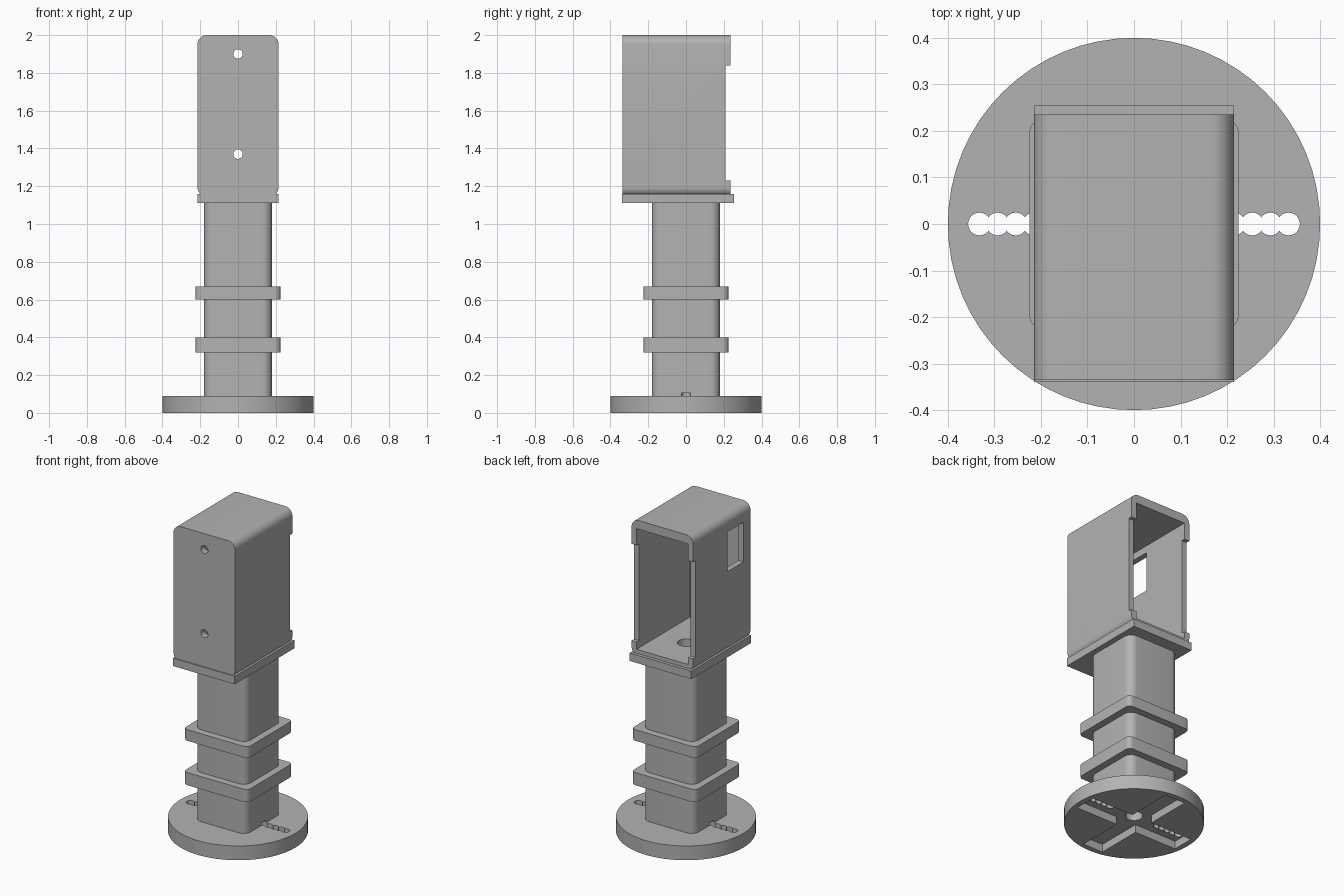
import bpy, bmesh, math
from mathutils import Matrix, Vector

if "Cube" in bpy.data.objects:
    bpy.data.objects.remove(bpy.data.objects["Cube"])

grey = bpy.data.materials.new("plain_grey")
grey.use_nodes = True
colour = (0.45, 0.45, 0.45, 1)
grey.diffuse_color = colour
grey.node_tree.nodes["Principled BSDF"].inputs["Base Color"].default_value = colour


def finish(name, bm):
    bmesh.ops.recalc_face_normals(bm, faces=bm.faces)
    mesh = bpy.data.meshes.new(name)
    bm.to_mesh(mesh)
    bm.free()
    mesh.materials.append(grey)
    ob = bpy.data.objects.new(name, mesh)
    bpy.context.collection.objects.link(ob)
    return ob


def block(name, x, y, z, radius=0, axis=2):
    """Box from ranges, with the edges along one axis rounded."""
    bm = bmesh.new()
    bmesh.ops.create_cube(bm, size=1)
    for v in bm.verts:
        v.co = Vector([(a + b) / 2 + c * (b - a) for (a, b), c in zip((x, y, z), v.co)])
    if radius:
        edges = [e for e in bm.edges
                 if abs((e.verts[0].co - e.verts[1].co).normalized()[axis]) > 0.9]
        bmesh.ops.bevel(bm, geom=edges, offset=radius, segments=8,
                        profile=0.5, affect='EDGES')
    return finish(name, bm)


def cylinder(name, radius, start, end, sides=32):
    """Cylinder between two points."""
    bm = bmesh.new()
    start, end = Vector(start), Vector(end)
    line = end - start
    turn = line.to_track_quat('Z', 'Y').to_matrix().to_4x4()
    bmesh.ops.create_cone(bm, cap_ends=True, segments=sides, radius1=radius,
                          radius2=radius, depth=line.length,
                          matrix=Matrix.Translation((start + end) / 2) @ turn)
    return finish(name, bm)


def select(ob):
    bpy.ops.object.select_all(action='DESELECT')
    ob.select_set(True)
    bpy.context.view_layer.objects.active = ob


def cut(targets, cutter):
    cutter.hide_render = True
    for ob in targets:
        select(ob)
        mod = ob.modifiers.new("cut", 'BOOLEAN')
        mod.operation = 'DIFFERENCE'
        mod.solver = 'EXACT'
        mod.object = cutter
        bpy.ops.object.modifier_apply(modifier=mod.name)
    bpy.data.objects.remove(cutter)


# Round base, square post and its two collars
base = cylinder("round_base", 0.4, (0, 0, 0), (0, 0, 0.09), 64)
post = block("post", (-0.18, 0.18), (-0.18, 0.18), (0.09, 1.11), 0.05)
collars = [block(name, (-0.225, 0.225), (-0.225, 0.225), z, 0.03)
           for name, z in (("lower_collar", (0.32, 0.4)), ("upper_collar", (0.6, 0.67)))]

# Open-backed housing on its plate
plate = block("housing_plate", (-0.215, 0.215), (-0.34, 0.255), (1.11, 1.16))
housing = block("housing", (-0.215, 0.215), (-0.335, 0.235), (1.145, 2), 0.05, axis=1)
cut([housing], block("cavity", (-0.18, 0.18), (-0.295, 0.4), (1.185, 1.945)))
cut([housing], block("back_notch", (-0.4, 0.4), (0.21, 0.4), (1.23, 1.84)))
cut([housing], block("side_window", (-0.4, -0.1), (-0.265, -0.105), (1.65, 1.9)))
for z in (1.37, 1.9):
    cut([housing], cylinder("screw_hole", 0.025, (0, -0.5, z), (0, -0.2, z)))

# Cross recess under the base
cut([base], block("cross_x", (-0.365, 0.365), (-0.07, 0.07), (-0.1, 0.05)))
cut([base], block("cross_y", (-0.07, 0.07), (-0.365, 0.365), (-0.1, 0.05)))

# Rows of overlapping adjustment holes
for side in (-1, 1):
    for i in range(5):
        x = side * (0.332 - 0.039 * i)
        cut([base, post], cylinder("row_hole", 0.0245, (x, 0, -0.1), (x, 0, 0.105), 24))

# Cable bore through the whole stand
cut([base, post, plate, housing], cylinder("bore", 0.05, (0, 0, -0.1), (0, 0, 1.3)))

for ob in [base, post, plate, housing] + collars:
    select(ob)
    bpy.ops.object.shade_smooth_by_angle(angle=math.radians(30))
